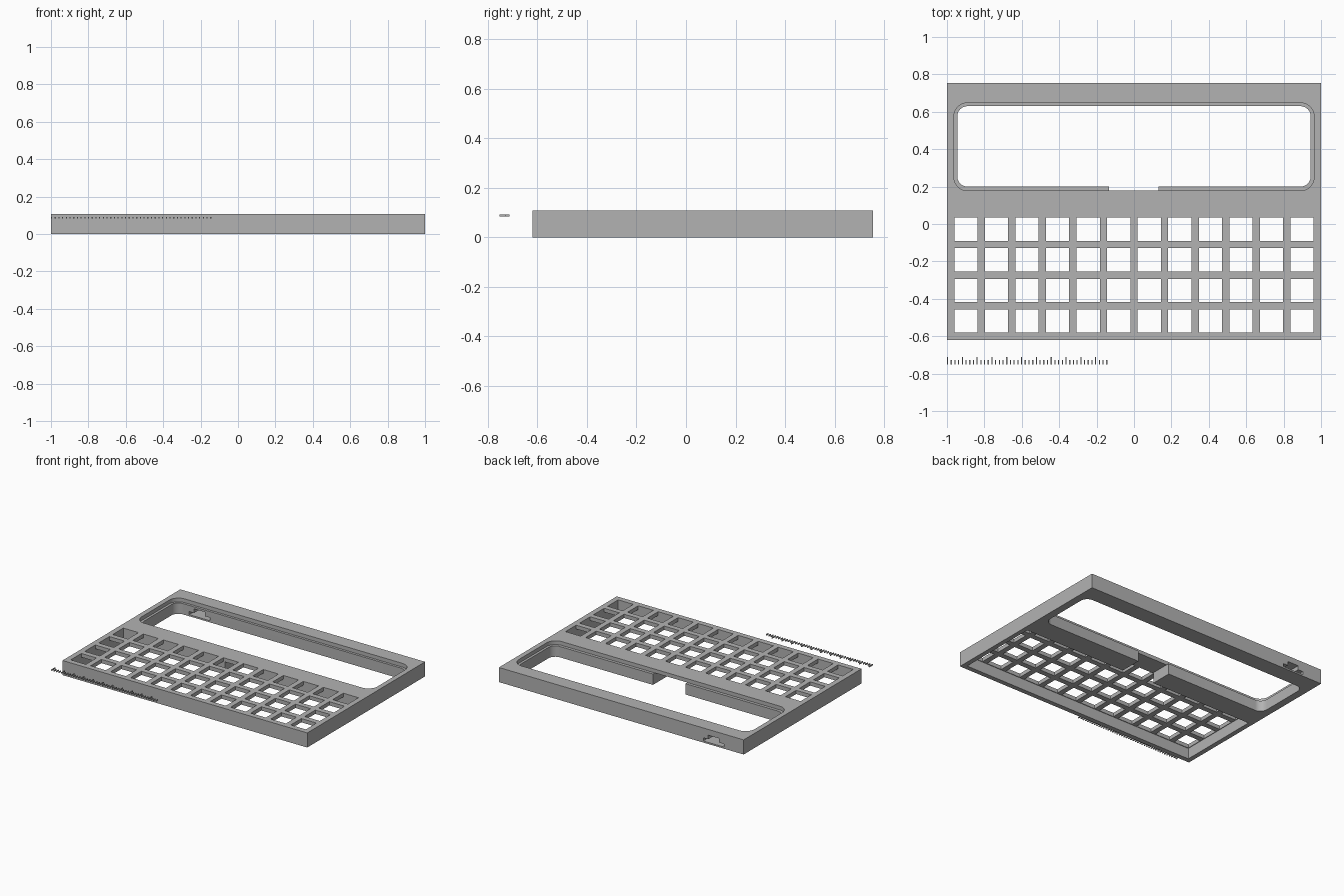
import bpy
import bmesh
from math import cos, sin, pi
from mathutils import Matrix, Vector

if "Cube" in bpy.data.objects:
    bpy.data.objects.remove(bpy.data.objects["Cube"], do_unlink=True)

grey = bpy.data.materials.new("plain grey")
grey.use_nodes = True
colour = (0.45, 0.45, 0.45, 1)
grey.diffuse_color = colour
grey.node_tree.nodes["Principled BSDF"].inputs["Base Color"].default_value = colour


def add_box(bm, x0, x1, y0, y1, z0, z1):
    mid = Vector(((x0 + x1) / 2, (y0 + y1) / 2, (z0 + z1) / 2))
    size = Matrix.Diagonal((x1 - x0, y1 - y0, z1 - z0, 1))
    bmesh.ops.create_cube(bm, size=1, matrix=Matrix.Translation(mid) @ size)


def add_rounded_box(bm, x0, x1, y0, y1, z0, z1, radius, steps=8):
    corners = [(x1 - radius, y1 - radius), (x0 + radius, y1 - radius),
               (x0 + radius, y0 + radius), (x1 - radius, y0 + radius)]
    ring = []
    for quarter, (cx, cy) in enumerate(corners):
        for i in range(steps + 1):
            a = (quarter + i / steps) * pi / 2
            ring.append(bm.verts.new((cx + radius * cos(a), cy + radius * sin(a), z0)))
    face = bm.faces.new(ring)
    extruded = bmesh.ops.extrude_face_region(bm, geom=[face])["geom"]
    top = [v for v in extruded if isinstance(v, bmesh.types.BMVert)]
    bmesh.ops.translate(bm, verts=top, vec=(0, 0, z1 - z0))
    bmesh.ops.recalc_face_normals(bm, faces=bm.faces)


def make_object(name, bm):
    mesh = bpy.data.meshes.new(name)
    bm.to_mesh(mesh)
    bm.free()
    mesh.materials.append(grey)
    obj = bpy.data.objects.new(name, mesh)
    bpy.context.collection.objects.link(obj)
    return obj


def cut(target, bm):
    cutter = make_object("cutter", bm)
    cutter.hide_render = True
    mod = target.modifiers.new("cut", "BOOLEAN")
    mod.operation = "DIFFERENCE"
    mod.solver = "EXACT"
    mod.object = cutter
    bpy.context.view_layer.objects.active = target
    bpy.ops.object.modifier_apply(modifier=mod.name)
    bpy.data.objects.remove(cutter, do_unlink=True)


# Case block
LEDGE = 0.08
bm = bmesh.new()
add_box(bm, -1, 1, -0.62, 0.755, 0, 0.108)
case = make_object("keyboard_case", bm)

# Hollow underside below the key plate
bm = bmesh.new()
add_box(bm, -0.965, 0.965, -0.585, 0.04, -0.1, LEDGE)
cut(case, bm)

# Grid of square key holes
bm = bmesh.new()
half, pitch = 0.062, 0.1634
for col in range(12):
    for row in range(4):
        x = (col - 5.5) * pitch
        y = -0.028 - row * pitch
        add_box(bm, x - half, x + half, y - half, y + half, 0.04, 0.2)
cut(case, bm)

# Display window and the shallow recess round it
bm = bmesh.new()
add_rounded_box(bm, -0.945, 0.945, 0.2, 0.63, -0.1, 0.2, 0.055)
cut(case, bm)
bm = bmesh.new()
add_rounded_box(bm, -0.963, 0.963, 0.178, 0.648, LEDGE, 0.2, 0.073)
cut(case, bm)

# Cable channel from the window to the hollow
bm = bmesh.new()
add_box(bm, -0.135, 0.13, 0.02, 0.3, -0.1, LEDGE)
cut(case, bm)

# Stepped port opening in the back wall
for width, low, high in ((0.17, 0.012, 0.035), (0.09, 0.03, 0.065)):
    bm = bmesh.new()
    add_box(bm, -0.755 - width / 2, -0.755 + width / 2, 0.6, 0.8, low, high)
    cut(case, bm)

# Row of small loose bars in front of the case
bm = bmesh.new()
for i in range(44):
    x = -1 + i * 0.0198
    top = -0.712 if i % 4 == 0 else -0.728
    add_box(bm, x, x + 0.006, -0.752, top, 0.083, 0.092)
make_object("loose_bars", bm)

# Smooth the rounded window corners, keep the edges sharp
bpy.ops.object.select_all(action="DESELECT")
case.select_set(True)
bpy.context.view_layer.objects.active = case
bpy.ops.object.shade_smooth_by_angle(angle=pi / 6)
